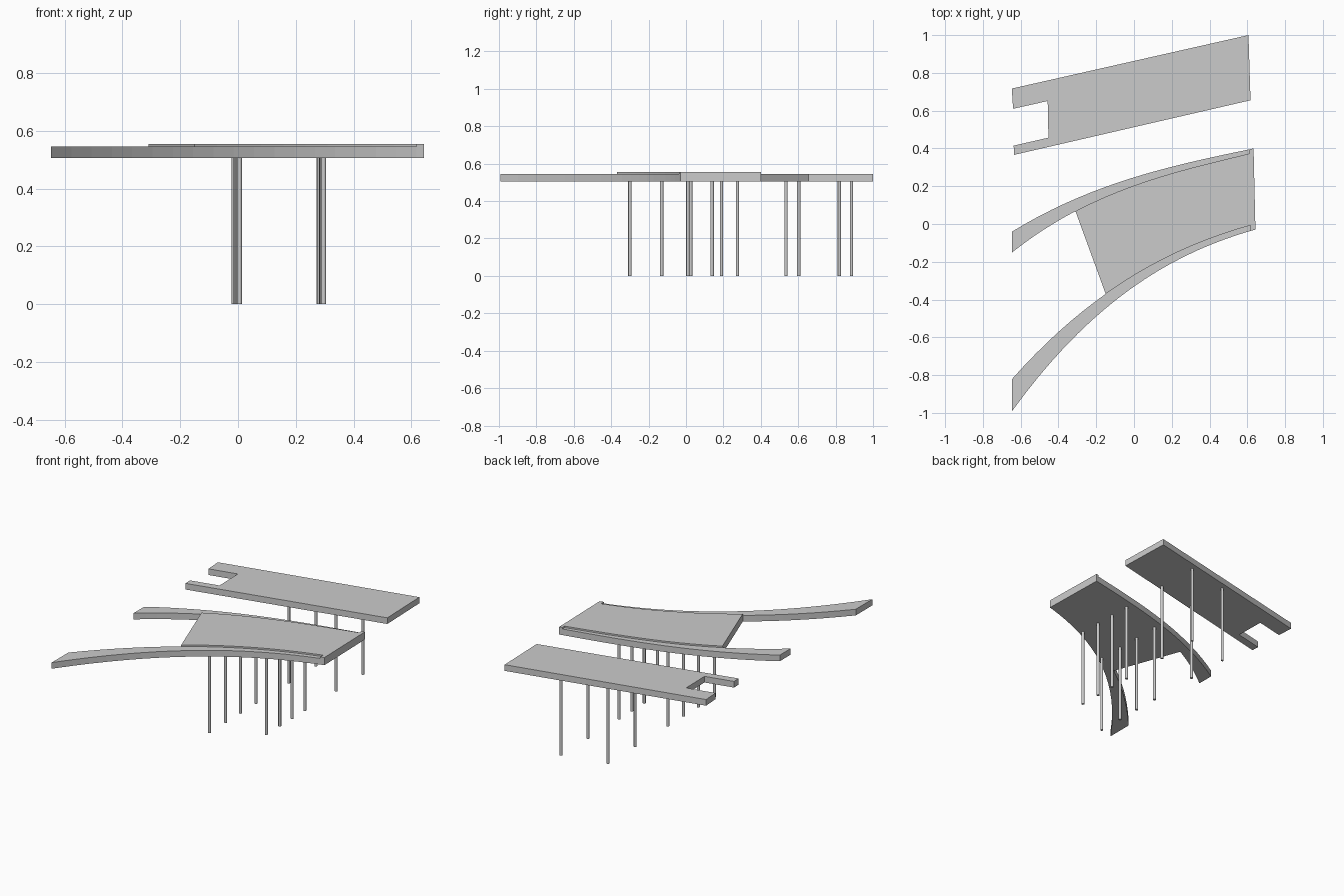
import bpy, bmesh
from mathutils import Vector

if "Cube" in bpy.data.objects:
    bpy.data.objects.remove(bpy.data.objects["Cube"])

BOT, RIM, TOP = 0.505, 0.545, 0.555


def slab(name, pts, top, wall=lambda m: BOT):
    """Flat slab from a counter-clockwise outline; wall(mid) gives the wall's base height, or None for no wall."""
    bm = bmesh.new()
    bm.faces.new([bm.verts.new((x, y, top)) for x, y in pts])
    bm.faces.new([bm.verts.new((x, y, BOT)) for x, y in reversed(pts)])
    for a, b in zip(pts, pts[1:] + pts[:1]):
        base = wall((Vector(a) + Vector(b)) / 2)
        if base is not None:
            bm.faces.new([bm.verts.new(c) for c in
                          ((*a, base), (*b, base), (*b, top), (*a, top))])
    bmesh.ops.remove_doubles(bm, verts=bm.verts[:], dist=1e-5)
    me = bpy.data.meshes.new(name)
    bm.to_mesh(me)
    bm.free()
    ob = bpy.data.objects.new(name, me)
    bpy.context.collection.objects.link(ob)


def curve(ctrl, x):
    """Smooth edge line through the control points."""
    y = 0
    for i, (xi, yi) in enumerate(ctrl):
        t = yi
        for j, (xj, _) in enumerate(ctrl):
            if i != j:
                t *= (x - xj) / (xi - xj)
        y += t
    return y


def sample(ctrl, a, b, n):
    return [(x, curve(ctrl, x)) for x in (a + (b - a) * i / n for i in range(n + 1))]


# edge lines of the curved platform
back_out = [(-.645, -.04), (-.2, .178), (.2, .303), (.635, .40)]
back_in = [(-.645, -.15), (-.31, .068), (.15, .253), (.612, .373)]
front_out = [(-.645, -.99), (-.25, -.535), (.15, -.235), (.64, -.03)]
front_in = [(-.645, -.82), (-.15, -.37), (.2, -.163), (.617, -.007)]
L, BX, FX, BE, FE = -.647, -.31, -.15, .612, .617

# lower rims that run on as free arms
b_in = sample(back_in, L, BX, 6) + sample(back_in, BX, BE, 12)[1:]
f_in = sample(front_in, L, FX, 8) + sample(front_in, FX, FE, 10)[1:]
b_out, f_out = sample(back_out, L, BE, 18), sample(front_out, L, FE, 18)


def shared(inner, start, end):
    mids = [(Vector(p) + Vector(q)) / 2 for p, q in zip(inner, inner[1:]) if p[0] > start - 1e-6]
    return lambda m: m.x > end - 1e-4 or any((m - k).length < 1e-5 for k in mids)


b_shared, f_shared = shared(b_in, BX, BE), shared(f_in, FX, FE)
slab("back_rim", b_in + b_out[::-1], RIM, lambda m: None if b_shared(m) else BOT)
slab("front_rim", f_out + f_in[::-1], RIM, lambda m: None if f_shared(m) else BOT)

# raised deck, full width at its right end
deck = ([p for p in f_in if p[0] > FX - 1e-6] + [f_out[-1], (.643, -.03), (.633, .40), b_out[-1]]
        + [p for p in b_in if p[0] > BX - 1e-6][::-1])


def deck_wall(m):
    outer_end = m.x > .62
    return RIM if not outer_end and (b_shared(m) or f_shared(m)) else BOT


slab("curved_deck", deck, TOP, deck_wall)

# straight platform with a notch in its left end
slab("straight_platform", [(-.635, .366), (.617, .655), (.606, 1.0), (-.647, .717), (-.64, .61),
                           (-.457, .651), (-.453, .457), (-.637, .415)], RIM)

# rows of thin columns
rows = {-.004: (-.30, -.13, .025, .19, .535, .82), .29: (-.13, .01, .14, .275, .603, .885)}
for r, (x, ys) in enumerate(rows.items()):
    for i, y in enumerate(ys):
        bpy.ops.mesh.primitive_cylinder_add(vertices=12, radius=.009, depth=BOT,
                                            location=(x - .016 * (y - .25), y, BOT / 2))
        bpy.context.object.name = f"column_{r}_{i}"
        bpy.ops.object.shade_smooth_by_angle()
